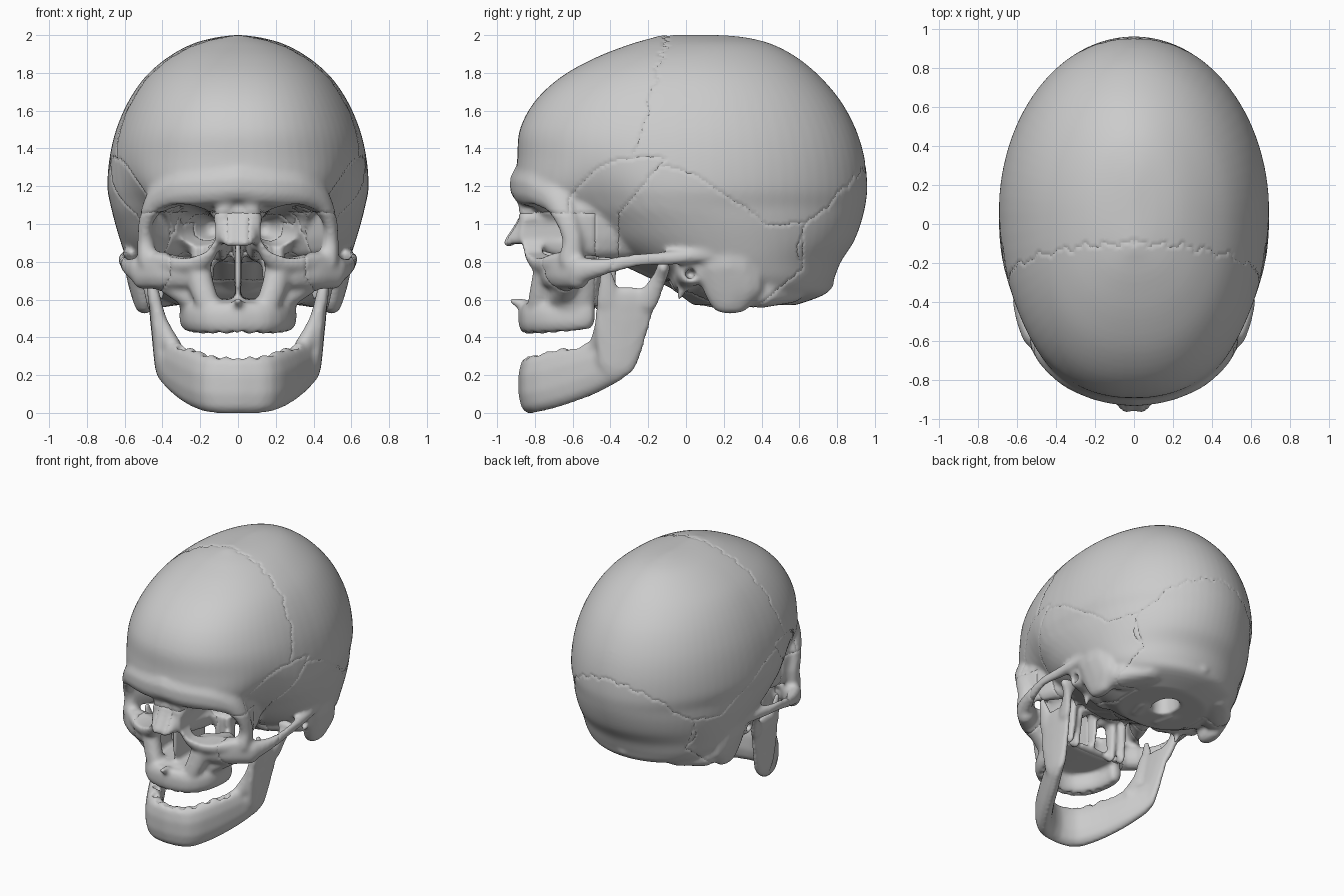
import bpy, bmesh, math


def spline(pts, n):
    """Catmull-Rom samples through tuples of any length."""
    q = [pts[0]] + list(pts) + [pts[-1]]
    out = []
    for i in range(1, len(q) - 2):
        for k in range(n):
            t = k / n
            out.append(tuple(0.5 * (2 * b + (c - a) * t + (2 * a - 5 * b + 4 * c - d) * t * t
                                    + (3 * b - a - 3 * c + d) * t ** 3)
                             for a, b, c, d in zip(q[i - 1], q[i], q[i + 1], q[i + 2])))
    return out + [tuple(pts[-1])]


def power(t, e):
    return math.copysign(abs(t) ** e, t)


def strand(bm, *pts, n=3):
    """Mirrored bony strand: hulls between ellipsoids (x, y, z, rx, ry, rz)."""
    path = spline(pts, n)
    tmp = bmesh.new()
    for s in ((1, -1) if any(p[0] for p in pts) else (1,)):
        for pair in zip(path, path[1:]):
            vs = []
            for x, y, z, rx, ry, rz in pair:
                for i in range(6):
                    v = (i - 2.5) / 2.5 * 1.4
                    for j in range(12):
                        u = math.tau * j / 12 + 0.01
                        c = power(math.cos(v), 0.85)
                        vs.append(tmp.verts.new((s * (x + rx * c * power(math.cos(u), 0.9)),
                                                 y + ry * c * power(math.sin(u), 0.9),
                                                 z + rz * power(math.sin(v), 0.85))))
            bmesh.ops.convex_hull(tmp, input=vs)
    bmesh.ops.delete(tmp, geom=[v for v in tmp.verts if not v.link_faces], context='VERTS')
    me = bpy.data.meshes.new("tmp")
    tmp.to_mesh(me)
    tmp.free()
    bm.from_mesh(me)
    bpy.data.meshes.remove(me)


def add_object(name, bm):
    me = bpy.data.meshes.new(name)
    bm.to_mesh(me)
    bm.free()
    ob = bpy.data.objects.new(name, me)
    bpy.context.collection.objects.link(ob)
    return ob


def remesh(ob, size):
    m = ob.modifiers.new("remesh", 'REMESH')
    m.mode = 'VOXEL'
    m.voxel_size = size


def carve(solid, cutter):
    """Fuse the strands, cut the cavities, smooth, and return the baked bmesh."""
    a, b = add_object("solid", solid), add_object("cutter", cutter)
    b.hide_render = True
    remesh(a, 0.015)
    remesh(b, 0.0143)
    m = a.modifiers.new("cut", 'BOOLEAN')
    m.operation, m.object, m.solver = 'DIFFERENCE', b, 'EXACT'
    remesh(a, 0.0125)
    m = a.modifiers.new("smooth", 'SMOOTH')
    m.factor, m.iterations = 0.5, 6
    me = bpy.data.meshes.new_from_object(a.evaluated_get(bpy.context.evaluated_depsgraph_get()))
    out = bmesh.new()
    out.from_mesh(me)
    for ob in (a, b):
        bpy.data.objects.remove(ob)
    for f in out.faces:
        f.smooth = True
    out.normal_update()
    return out


def sockets(bm, arch, z):
    for p in spline(arch, 4)[1::2]:
        strand(bm, (p[0], p[1], z - .025, .026, .03, .02), (p[0], p[1], z + .025, .022, .026, .02), n=1)


skull, holes = bmesh.new(), bmesh.new()

# Braincase: stacked egg-shaped rings (height, front, back, half width)
levels = [(2.0, -.13, .2, .02), (1.985, -.18, .33, .13), (1.95, -.3, .46, .25), (1.88, -.48, .59, .375),
          (1.78, -.66, .71, .49), (1.65, -.80, .82, .58), (1.5, -.88, .9, .645), (1.35, -.893, .945, .68),
          (1.2, -.90, .96, .692), (1.1, -.84, .95, .675), (1.0, -.66, .925, .65), (.9, -.50, .885, .62),
          (.8, -.32, .82, .585), (.7, -.12, .78, .53), (.63, -.04, .74, .46), (.57, .04, .58, .32)]
rings, N = [], 72
for z, yf, yb, w in spline(levels, 4):
    yc, ring = max(.06, (yf + yb) / 2), []
    for j in range(N):
        c, s = math.cos(math.tau * j / N), math.sin(math.tau * j / N)
        e = 1 if s > 0 else .88
        y = yc + power(s, e) * ((yb - yc) if s > 0 else (yc - yf))
        dent = .14 * math.exp(-((y + .5) / .2) ** 2 - ((z - 1.06) / .2) ** 2)
        ring.append(skull.verts.new((power(c, e) * w * (1 - dent), y, z)))
    rings.append(ring)
for a, b in zip(rings, rings[1:]):
    for j in range(N):
        skull.faces.new((a[j - 1], a[j], b[j], b[j - 1]))
skull.faces.new(rings[0])
skull.faces.new(rings[-1])

# Brow ridge and outer eye-socket rim
strand(skull, (0, -.85, 1.21, .1, .085, .1), (.15, -.835, 1.195, .08, .08, .1), (.31, -.765, 1.18, .07, .085, .1),
       (.43, -.68, 1.13, .045, .08, .08), (.485, -.635, 1.03, .035, .055, .07), (.49, -.6, .91, .045, .055, .06),
       (.48, -.61, .81, .055, .065, .06))
# Socket walls: outer (sphenoid wing), inner and floor
strand(skull, (.465, -.56, .98, .03, .06, .14), (.42, -.46, .98, .05, .08, .16), (.34, -.32, .96, .08, .1, .15))
strand(skull, (.09, -.76, .98, .035, .07, .13), (.085, -.55, .95, .04, .1, .15), (.1, -.36, .92, .06, .1, .12))
strand(skull, (.2, -.68, .79, .07, .1, .035), (.36, -.63, .79, .08, .08, .035))
# Cheek bone and lower rim, frontal process beside the nose
strand(skull, (.505, -.57, .745, .06, .065, .09), (.40, -.655, .755, .07, .065, .1), (.28, -.71, .755, .08, .065, .1))
strand(skull, (.47, -.62, .81, .04, .05, .045), (.33, -.73, .795, .05, .045, .05), (.205, -.785, .81, .055, .05, .055),
       (.135, -.815, .90, .035, .055, .07), (.09, -.83, 1.03, .035, .055, .06), (.06, -.84, 1.13, .05, .05, .05))
# Nasal bones, joined to the frontal process
strand(skull, (.02, -.82, 1.1, .06, .04, .05), (.03, -.86, 1.0, .05, .032, .05), (.035, -.94, .9, .045, .028, .022))
strand(skull, (.05, -.85, 1.0, .05, .04, .05), (.075, -.875, .925, .03, .06, .035))
# Cheek arch
strand(skull, (.53, -.56, .755, .045, .06, .07), (.585, -.43, .775, .03, .06, .042), (.612, -.25, .81, .02, .05, .037),
       (.59, -.08, .82, .035, .06, .037), (.555, .12, .84, .05, .09, .04))
# Upper jaw: tooth arch, front and side walls, crest, spine, palate
upper = [(0, -.84, .5, .08, .05, .087), (.13, -.81, .5, .07, .05, .087), (.225, -.70, .505, .055, .06, .085),
         (.26, -.57, .51, .05, .06, .08), (.26, -.52, .52, .05, .04, .08)]
strand(skull, *upper)
strand(skull, (.155, -.78, .57, .06, .06, .07), (.195, -.76, .68, .065, .06, .08), (.215, -.745, .79, .075, .055, .05))
strand(skull, (.255, -.59, .58, .055, .11, .08), (.27, -.60, .74, .08, .15, .08))
strand(skull, (.25, -.66, .62, .06, .07, .07), (.38, -.63, .71, .07, .06, .07))
strand(skull, (0, -.86, .575, .03, .03, .03), (0, -.925, .595, .018, .02, .018))
strand(skull, (0, -.76, .575, .17, .06, .028), (0, -.5, .58, .24, .06, .028))
# Nasal septum and ethmoid between the sockets
strand(skull, (0, -.72, 1.04, .08, .06, .07), (0, -.45, .97, .09, .1, .09))
strand(skull, (0, -.74, .77, .018, .05, .18), (0, -.45, .76, .02, .05, .18))
# Skull base, pterygoid plates and condyles
strand(skull, (0, -.32, .86, .14, .1, .07), (0, .08, .65, .12, .08, .05))
for dx, dy in ((.15, -.43), (.22, -.41)):
    strand(skull, (dx, dy, .88, .03, .06, .06), (dx + .01, dy - .01, .57, .022, .04, .04))
strand(skull, (.1, .14, .6, .04, .05, .045), (.13, .25, .6, .04, .06, .045))
# Mastoid, ear region, styloid, nuchal bump
strand(skull, (.525, .22, .80, .08, .17, .1), (.51, .25, .68, .068, .17, .08), (.495, .235, .6, .058, .115, .076))
strand(skull, (.43, .38, .63, .09, .12, .075), (.30, .5, .63, .1, .12, .055))
strand(skull, (.52, .03, .75, .05, .08, .075), (.25, -.02, .70, .09, .07, .07))
strand(skull, (.42, -.01, .7, .03, .03, .03), (.405, -.035, .61, .017, .017, .017))
strand(skull, (0, .73, .74, .1, .05, .06), (0, .755, .685, .04, .03, .03))

# Cavities: eye sockets, ear canals, spinal opening, tooth sockets
strand(holes, (.30, -.88, .96, .185, .06, .14), (.28, -.66, .965, .175, .07, .14), (.14, -.32, .98, .05, .05, .05), n=2)
strand(holes, (.62, .03, .735, .05, .032, .035), (.48, .02, .735, .03, .025, .025), n=1)
strand(holes, (0, .34, .5, .09, .12, .05), (0, .34, .72, .08, .11, .08), n=1)
sockets(holes, upper, .405)


def bone_at(c):
    """Name of the bone that owns a point, following the suture lines."""
    x, y, z = abs(c.x), c.y, c.z
    if x > .5 and z < .9 and y < 0:
        return "temporal_bones" if y > -.38 + .5 * (z - .8) else "cheek_bones"
    if y < -.48 and z < 1.06:
        if x > .36 + .6 * (.72 - z) * (z < .72):
            return "cheek_bones"
        return "nasal_bones" if x < .06 and z > .86 and y < -.8 else "upper_jaw"
    edge = -.36 + .85 * max(0, z - 1.05)
    ripple = .006 * math.sin(23 * y)
    if y < edge and ((y > -.62 and x > .3 and z < 1.35 + ripple - 1.5 * max(0, -.33 - y) ** 1.6) or z < 1.0):
        return "sphenoid_bone"
    wave = .012 * math.sin(55 * x) + .006 * math.sin(131 * x)
    if (y > .62 and z < .35 + y + wave) or (z < .8 and y > .4 + 1.2 * (z - .58)) or (z < .7 and x < .3):
        return "occipital_bone"
    arch = 1.31 - .75 * max(0, y + .1) ** 1.35 + ripple
    if -.4 < y < .62 + .03 * math.sin(20 * z) and z < max(1.0 + ripple, arch):
        return "temporal_bones"
    return "frontal_bone" if y < -.1 - .27 * (2 - z) + wave else "parietal_bones"


# Split the carved skull into bones with a shallow groove at each suture
whole = carve(skull, holes)
names = [bone_at(f.calc_center_median()) for f in whole.faces]
whole.faces.index_update()
border = [v for v in whole.verts if len({names[f.index] for f in v.link_faces}) > 1]
for v, n in [(v, v.normal.copy()) for v in border]:
    v.co -= n * .004
for name in sorted(set(names)):
    part = whole.copy()
    part.faces.ensure_lookup_table()
    bmesh.ops.delete(part, geom=[f for f, k in zip(part.faces, names) if k != name], context='FACES')
    add_object(name, part)
whole.free()

# Lower jaw: body, ramus with its inner ridge, condyle, coronoid
jaw, jaw_holes = bmesh.new(), bmesh.new()
lower = [(0, -.835, .15, .1, .055, .152), (.14, -.80, .155, .07, .06, .155), (.245, -.66, .19, .055, .06, .155),
         (.335, -.49, .24, .05, .06, .142), (.40, -.37, .285, .038, .08, .12)]
strand(jaw, *lower)
strand(jaw, (.41, -.36, .29, .034, .11, .1), (.43, -.34, .45, .03, .148, .08), (.45, -.31, .61, .026, .165, .06))
strand(jaw, (.34, -.46, .33, .05, .06, .06), (.40, -.44, .46, .03, .045, .06), (.44, -.425, .62, .025, .045, .06))
strand(jaw, (.46, -.20, .60, .025, .06, .06), (.485, -.14, .71, .03, .035, .05), (.495, -.12, .77, .07, .037, .033))
strand(jaw, (.45, -.41, .60, .026, .065, .06), (.465, -.42, .7, .022, .045, .05), (.475, -.43, .78, .018, .024, .025))
sockets(jaw_holes, [(p[0] * .96, p[1], .3) for p in lower[:3]], .32)
sockets(jaw_holes, [(.26, -.63, 0), (.31, -.54, 0)], .36)
add_object("lower_jaw", carve(jaw, jaw_holes))
